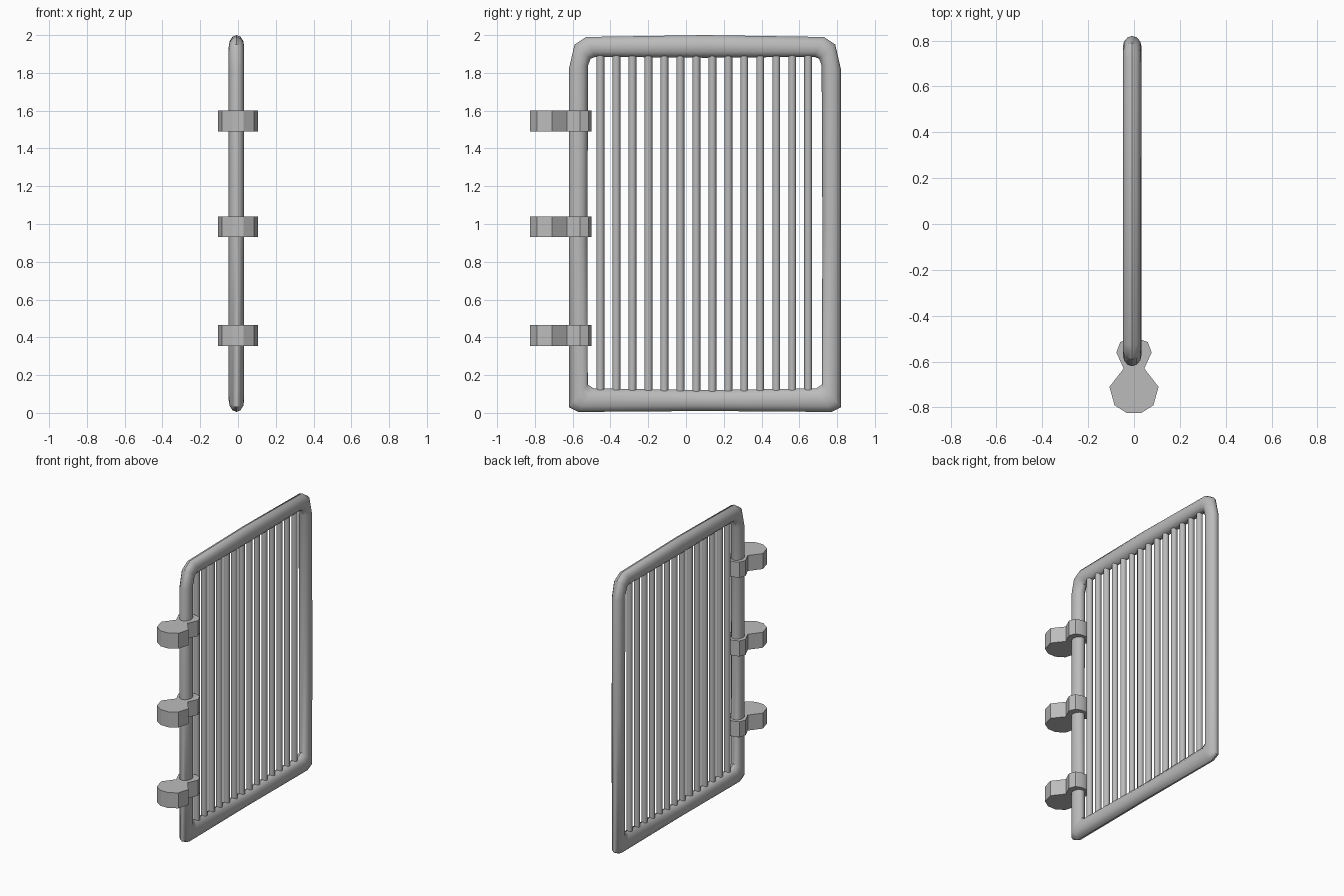
import bpy, bmesh, math

if "Cube" in bpy.data.objects:
    bpy.data.objects.remove(bpy.data.objects["Cube"])

GREY = (0.5, 0.5, 0.5, 1)
metal = bpy.data.materials.new("grey metal")
metal.use_nodes = True
metal.diffuse_color = GREY
metal.node_tree.nodes["Principled BSDF"].inputs["Base Color"].default_value = GREY

PLANE_X = -0.008   # the gate's middle plane
MID_Y = 0.1        # middle of the frame opening


def finish(bm, name, angle):
    bmesh.ops.recalc_face_normals(bm, faces=bm.faces)
    mesh = bpy.data.meshes.new(name)
    bm.to_mesh(mesh)
    bm.free()
    mesh.materials.append(metal)
    obj = bpy.data.objects.new(name, mesh)
    bpy.context.collection.objects.link(obj)
    bpy.ops.object.select_all(action='DESELECT')
    obj.select_set(True)
    bpy.context.view_layer.objects.active = obj
    bpy.ops.object.shade_smooth_by_angle(angle=math.radians(angle))
    return obj


# Frame: oval sections between (inner, outer) pairs, mirrored across the opening
half = [((0.0, 1.88), (0.0, 2.0)),
        ((0.58, 1.885), (0.63, 1.99)),
        ((0.605, 1.875), (0.69, 1.95)),
        ((0.618, 1.84), (0.72, 1.82)),
        ((0.622, 1.0), (0.72, 1.0)),
        ((0.62, 0.15), (0.72, 0.03)),
        ((0.59, 0.13), (0.67, 0.005)),
        ((0.0, 0.12), (0.0, 0.01))]
mirrored = [((-a, b), (-c, d)) for (a, b), (c, d) in half[-2:0:-1]]
SIDES = 12
bm = bmesh.new()
rings = []
for (iy, iz), (oy, oz) in half + mirrored:
    ring = []
    for i in range(SIDES):
        a = math.tau * i / SIDES
        t = 0.5 + 0.5 * math.cos(a)
        ring.append(bm.verts.new((PLANE_X + 0.041 * math.sin(a),
                                  MID_Y + iy + (oy - iy) * t,
                                  iz + (oz - iz) * t)))
    rings.append(ring)
for r, ring in enumerate(rings):
    nxt = rings[(r + 1) % len(rings)]
    for i in range(SIDES):
        j = (i + 1) % SIDES
        bm.faces.new((ring[i], ring[j], nxt[j], nxt[i]))
finish(bm, "frame", 40)

# Upright bars
BARS = 14
for k in range(BARS):
    bm = bmesh.new()
    bmesh.ops.create_cone(bm, cap_ends=True, segments=10, radius1=0.021,
                          radius2=0.021, depth=1.8)
    y = -0.453 + 1.1 * k / (BARS - 1)
    bmesh.ops.translate(bm, verts=bm.verts, vec=(PLANE_X, y, 1.0))
    finish(bm, f"bar_{k + 1}", 50)

# Hinges: waisted outline around the post, extruded upwards
side = [(0.03, -0.825), (0.085, -0.79), (0.107, -0.71), (0.045, -0.63),
        (0.077, -0.56), (0.06, -0.515), (0.02, -0.5)]
outline = side + [(-x, y) for x, y in reversed(side)]
for name, z in (("lower", 0.355), ("middle", 0.93), ("upper", 1.49)):
    bm = bmesh.new()
    face = bm.faces.new([bm.verts.new((x, y, z)) for x, y in outline])
    out = bmesh.ops.extrude_face_region(bm, geom=[face])
    top = [v for v in out["geom"] if isinstance(v, bmesh.types.BMVert)]
    bmesh.ops.translate(bm, verts=top, vec=(0, 0, 0.11))
    finish(bm, f"{name}_hinge", 30)
